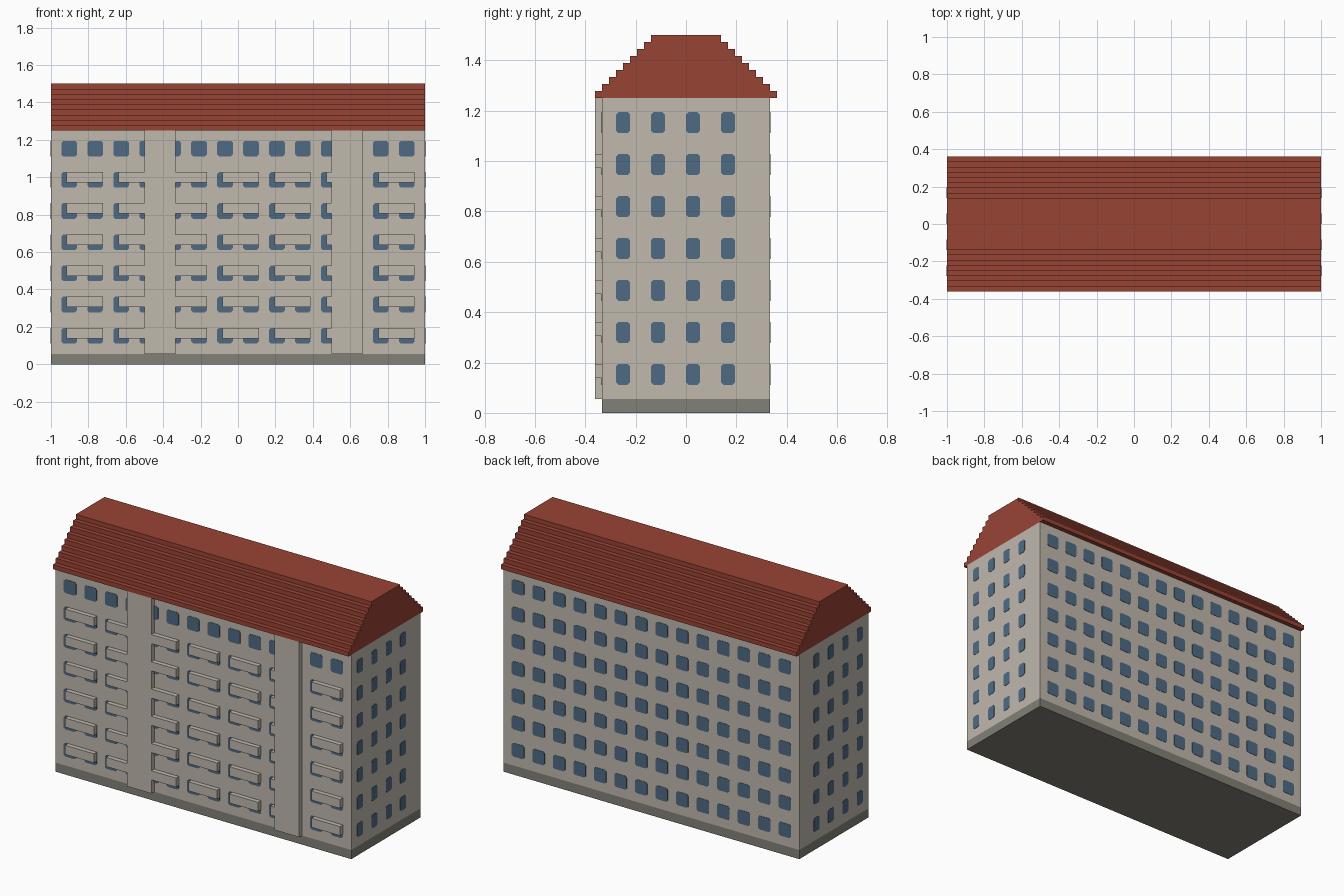
import bpy, bmesh
from mathutils import Matrix, Vector

if "Cube" in bpy.data.objects:
    bpy.data.objects.remove(bpy.data.objects["Cube"], do_unlink=True)

U = 1 / 36  # building module


def material(name, rgb):
    colour = [(c / 255 / 12.92) if c < 11 else ((c / 255 + 0.055) / 1.055) ** 2.4 for c in rgb] + [1]
    mat = bpy.data.materials.new(name)
    mat.use_nodes = True
    mat.diffuse_color = colour
    bsdf = mat.node_tree.nodes["Principled BSDF"]
    bsdf.inputs["Base Color"].default_value = colour
    bsdf.inputs["Roughness"].default_value = 0.8
    return mat


WALL = material("warm grey plaster", (192, 184, 174))
ROOF = material("red tile", (153, 68, 53))
BASE = material("dark grey plinth", (130, 129, 119))
GLASS = material("blue glass", (79, 107, 132))


def finish(name, bm, mat):
    bmesh.ops.recalc_face_normals(bm, faces=bm.faces)
    mesh = bpy.data.meshes.new(name)
    bm.to_mesh(mesh)
    bm.free()
    mesh.materials.append(mat)
    obj = bpy.data.objects.new(name, mesh)
    bpy.context.collection.objects.link(obj)
    return obj


def box(name, x, y, z, mat):
    """Box between (low, high) pairs given in modules."""
    size = [b - a for a, b in (x, y, z)]
    mid = [(a + b) / 2 for a, b in (x, y, z)]
    bm = bmesh.new()
    place = Matrix.Translation(Vector(mid) * U) @ Matrix.Diagonal([s * U for s in size] + [1])
    bmesh.ops.create_cube(bm, size=1, matrix=place)
    return finish(name, bm, mat)


def windows(name, columns, rows, width, height, place):
    """Thin plates with clipped corners, laid out flat and moved to a wall."""
    bm = bmesh.new()
    w, h, c = width / 2, height / 2, 0.35
    corners = [(w, h - c), (w - c, h), (c - w, h), (-w, h - c),
               (-w, c - h), (c - w, -h), (w - c, -h), (w, c - h)]
    for cx in columns:
        for cz in rows:
            loop = [bm.verts.new(((cx + px) * U, 0, (cz + pz) * U)) for px, pz in corners]
            face = bm.faces.new(loop)
            front = bmesh.ops.extrude_face_region(bm, geom=[face])
            moved = [v for v in front["geom"] if isinstance(v, bmesh.types.BMVert)]
            bmesh.ops.translate(bm, verts=moved, vec=(0, -0.002, 0))
    bmesh.ops.transform(bm, matrix=place, verts=bm.verts)
    return finish(name, bm, GLASS)


# Main block and plinth
box("plinth", (-36, 36), (-12, 12), (0, 2), BASE)
box("walls", (-36, 36), (-12, 12), (2, 45), WALL)

# Stepped roof: stair profile extruded along the length
right = []
for step in range(9):
    right += [(13 - step, 45 + step), (13 - step, 46 + step)]
profile = right + [(-y, z) for y, z in reversed(right)]
bm = bmesh.new()
face = bm.faces.new([bm.verts.new((-1, y * U, z * U)) for y, z in profile])
end = bmesh.ops.extrude_face_region(bm, geom=[face])
bmesh.ops.translate(bm, vec=(2, 0, 0),
                    verts=[v for v in end["geom"] if isinstance(v, bmesh.types.BMVert)])
finish("stepped_roof", bm, ROOF)

# Stair towers on the front
TOWERS = [(-18, -12), (18, 24)]
for i, span in enumerate(TOWERS):
    box(f"stair_tower_{i + 1}", span, (-13, -12), (2, 45), WALL)

# Balconies, cut short where they meet a tower
for col in range(7):
    a = -33 + 10 * col
    b = a + 7
    for low, high in TOWERS:
        if a < low < b:
            b = low
        elif low <= a < high:
            a = high
    if b <= a:
        continue
    for floor in range(6):
        box(f"balcony_{col + 1}_{floor + 1}", (a, b), (-13, -12), (5 + 6 * floor, 7 + 6 * floor), WALL)

# Windows on all four sides
rows = [5.5 + 6 * floor for floor in range(7)]
long_side = [-32.5 + 5 * i for i in range(14)]
short_side = [-9 + 5 * i for i in range(4)]
half_turn = Matrix.Rotation(3.14159265, 4, "Z")
quarter = Matrix.Rotation(3.14159265 / 2, 4, "Z")
wall_y = Matrix.Translation((0, -12 * U, 0))
wall_x = Matrix.Translation((0, -1, 0))
windows("front_windows", long_side, rows, 3, 3, wall_y)
windows("back_windows", long_side, rows, 3, 3, half_turn @ wall_y)
windows("left_side_windows", short_side, rows, 2, 3, quarter @ wall_x)
windows("right_side_windows", [-y for y in short_side], rows, 2, 3, quarter.inverted() @ wall_x)
